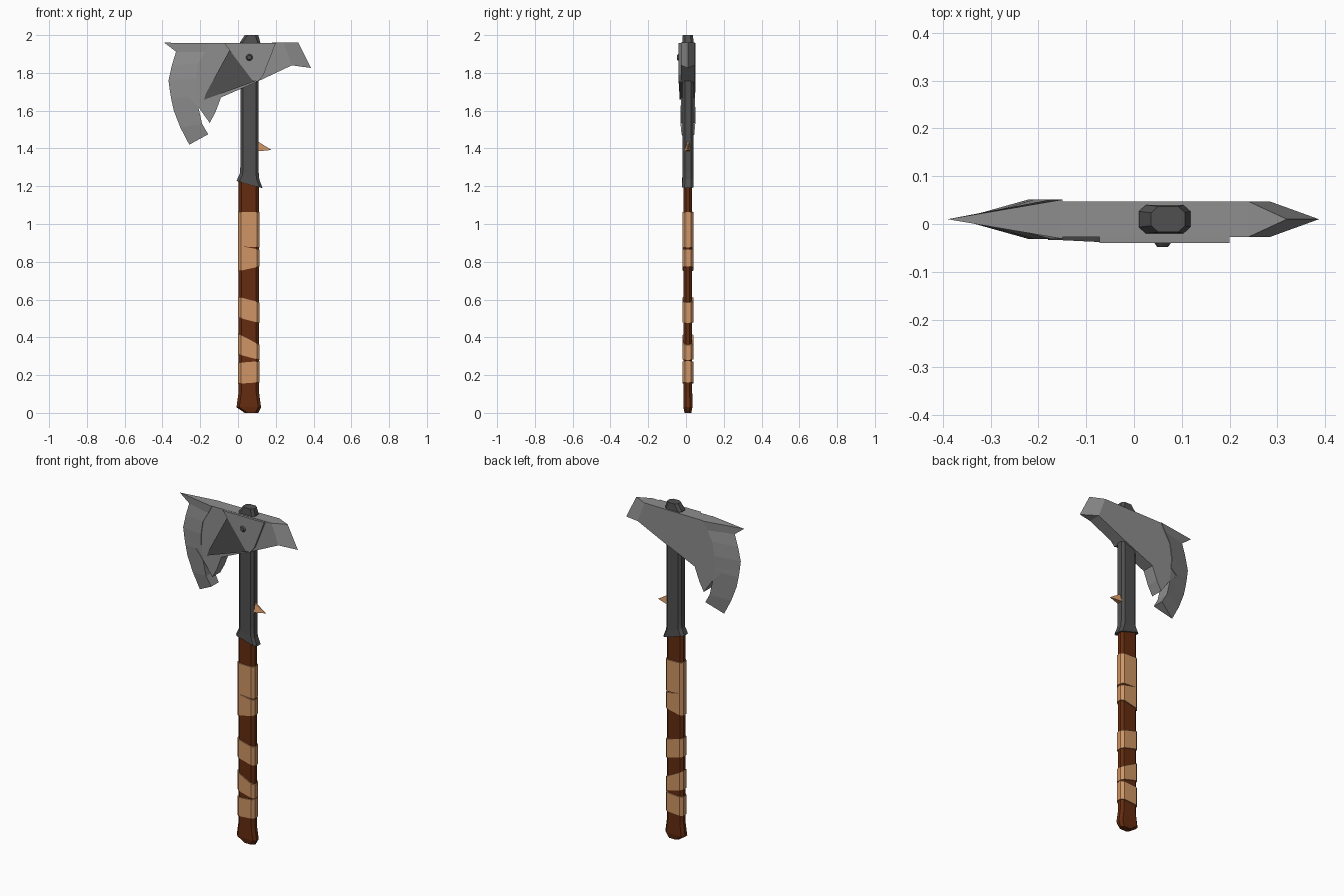
import bpy, bmesh, math
from mathutils import Matrix

if "Cube" in bpy.data.objects:
    bpy.data.objects.remove(bpy.data.objects["Cube"])

CY = 0.01  # centre plane of the axe in y


def material(name, rgb):
    m = bpy.data.materials.new(name)
    m.diffuse_color = (*rgb, 1)
    m.use_nodes = True
    m.node_tree.nodes["Principled BSDF"].inputs["Base Color"].default_value = m.diffuse_color
    return m


brown = material("dark_leather", (0.13, 0.025, 0.005))
tan = material("tan_wrap", (0.62, 0.30, 0.13))
dark = material("dark_metal", (0.08, 0.08, 0.08))
steel = material("steel", (0.27, 0.27, 0.27))


def finish(bm, name, mat):
    bmesh.ops.remove_doubles(bm, verts=bm.verts, dist=0.0003)
    bmesh.ops.recalc_face_normals(bm, faces=bm.faces)
    me = bpy.data.meshes.new(name)
    bm.to_mesh(me)
    bm.free()
    me.materials.append(mat)
    ob = bpy.data.objects.new(name, me)
    bpy.context.collection.objects.link(ob)
    return ob


def loft(name, rings, mat, c=0.015):
    """Chamfered box sections (x0, x1, half_y, z_left, z_right) joined upwards."""
    bm = bmesh.new()
    loops = []
    for x0, x1, h, zl, zr in rings:
        d = c * 0.9
        pts = [(x0 + c, -h), (x1 - c, -h), (x1, -h + d), (x1, h - d),
               (x1 - c, h), (x0 + c, h), (x0, h - d), (x0, -h + d)]
        loops.append([bm.verts.new((x, CY + y, zl + (zr - zl) * (x - x0) / (x1 - x0)))
                      for x, y in pts])
    for a, b in zip(loops, loops[1:]):
        for i in range(8):
            j = (i + 1) % 8
            bm.faces.new((a[i], a[j], b[j], b[i]))
    bm.faces.new(loops[0][::-1])
    bm.faces.new(loops[-1])
    return finish(bm, name, mat)


def slab(name, pts, faces, mat, cy=CY):
    """Flat piece mirrored about y=cy; each point is (x, z, half thickness)."""
    bm = bmesh.new()
    front = [bm.verts.new((x, cy - h, z)) for x, z, h in pts]
    back = [bm.verts.new((x, cy + h, z)) for x, z, h in pts]
    used = [(f[i], f[(i + 1) % len(f)]) for f in faces for i in range(len(f))]
    for f in faces:
        bm.faces.new([front[i] for i in f])
        bm.faces.new([back[i] for i in reversed(f)])
    for a, b in used:
        if (b, a) in used or (pts[a][2] == 0 and pts[b][2] == 0):
            continue
        bm.faces.new((front[b], front[a], back[a], back[b]))
    return finish(bm, name, mat)


# Handle grip with flared butt
loft("handle_grip", [(0.035, 0.107, 0.018, 0, 0), (-0.008, 0.122, 0.024, 0.03, 0.03),
                     (0.003, 0.111, 0.023, 0.11, 0.11),
                     (0.003, 0.111, 0.023, 1.24, 1.21)], brown)

# Leather wraps: bottom left, bottom right, top left, top right heights
for i, (bl, br, tl, tr) in enumerate([(0.154, 0.162, 0.265, 0.274), (0.31, 0.28, 0.42, 0.36),
                                      (0.505, 0.475, 0.615, 0.585), (0.75, 0.775, 0.885, 0.865),
                                      (0.882, 0.876, 1.065, 1.063)]):
    loft(f"wrap_{i + 1}", [(0, 0.115, 0.029, bl, br), (0, 0.115, 0.029, tl, tr)], tan)

# Metal shaft with slanted collar and tapered cap
loft("metal_shaft", [(-0.008, 0.13, 0.031, 1.228, 1.19), (0.009, 0.113, 0.029, 1.265, 1.235),
                     (0.012, 0.109, 0.029, 1.30, 1.28), (0.012, 0.109, 0.029, 1.94, 1.94),
                     (0.01, 0.118, 0.03, 1.962, 1.962), (0.036, 0.107, 0.027, 2.0, 2.0)], dark)

# Small spike on the shaft
slab("shaft_spike", [(0.105, 1.385, 0.018), (0.177, 1.392, 0), (0.105, 1.437, 0.006)],
     [(0, 1, 2)], tan)

# Head body with notched left side and wedge-shaped poll
H = 0.037
edge = [(-0.16, 1.957), (-0.175, 1.91), (-0.21, 1.85), (-0.222, 1.77), (-0.22, 1.70),
        (-0.265, 1.675), (-0.21, 1.62), (-0.15, 1.535), (-0.12, 1.59), (-0.09, 1.67),
        (0.105, 1.755), (0.285, 1.84), (0.24, 1.96)]
body = [(x, z, 0.027 if i == 5 else H) for i, (x, z) in enumerate(edge)]
body += [(0.32, 1.96, 0), (0.387, 1.826, 0)]
slab("head_body", body, [(0, 1, 2, 3, 4, 9, 10, 11, 12), (4, 5, 6), (4, 6, 9),
                         (6, 7, 8, 9), (11, 14, 13, 12)], steel)

# Cutting blade tapering from the notched line to a sharp edge
inner = [(-0.15, 1.957, 0.041), (-0.175, 1.91, 0.041), (-0.21, 1.85, 0.041),
         (-0.222, 1.77, 0.041), (-0.22, 1.70, 0.041), (-0.265, 1.675, 0.029),
         (-0.21, 1.62, 0.039), (-0.19, 1.53, 0.039), (-0.158, 1.475, 0.034)]
sharp = [(-0.39, 1.96, 0), (-0.328, 1.912, 0), (-0.35, 1.84, 0), (-0.368, 1.76, 0),
         (-0.36, 1.70, 0), (-0.353, 1.66, 0), (-0.34, 1.60, 0), (-0.305, 1.51, 0),
         (-0.258, 1.42, 0)]
n = len(inner)
slab("cutting_blade", inner + sharp,
     [(i, n + i, n + i + 1, i + 1) for i in range(n - 1)], steel)

# Front cover plate and dark side panel
slab("cover_plate", [(-0.072, 1.957, 0.015), (0.075, 1.762, 0.015), (0.105, 1.753, 0.015),
                     (0.135, 1.79, 0.015), (0.2, 1.957, 0.015)], [(0, 1, 2, 3, 4)],
     steel, cy=-0.025)
slab("side_panel", [(-0.045, 1.92, 0.019), (-0.17, 1.69, 0.013), (-0.18, 1.658, 0.013),
                    (0.09, 1.755, 0.019)], [(0, 1, 3), (1, 2, 3)], dark, cy=-0.02)

# Rivet on the cover plate
bm = bmesh.new()
bmesh.ops.create_cone(bm, cap_ends=True, segments=10, radius1=0.021, radius2=0.012, depth=0.012,
                      matrix=Matrix.Translation((0.06, -0.042, 1.882))
                      @ Matrix.Rotation(math.pi / 2, 4, 'X'))
finish(bm, "rivet", dark)
